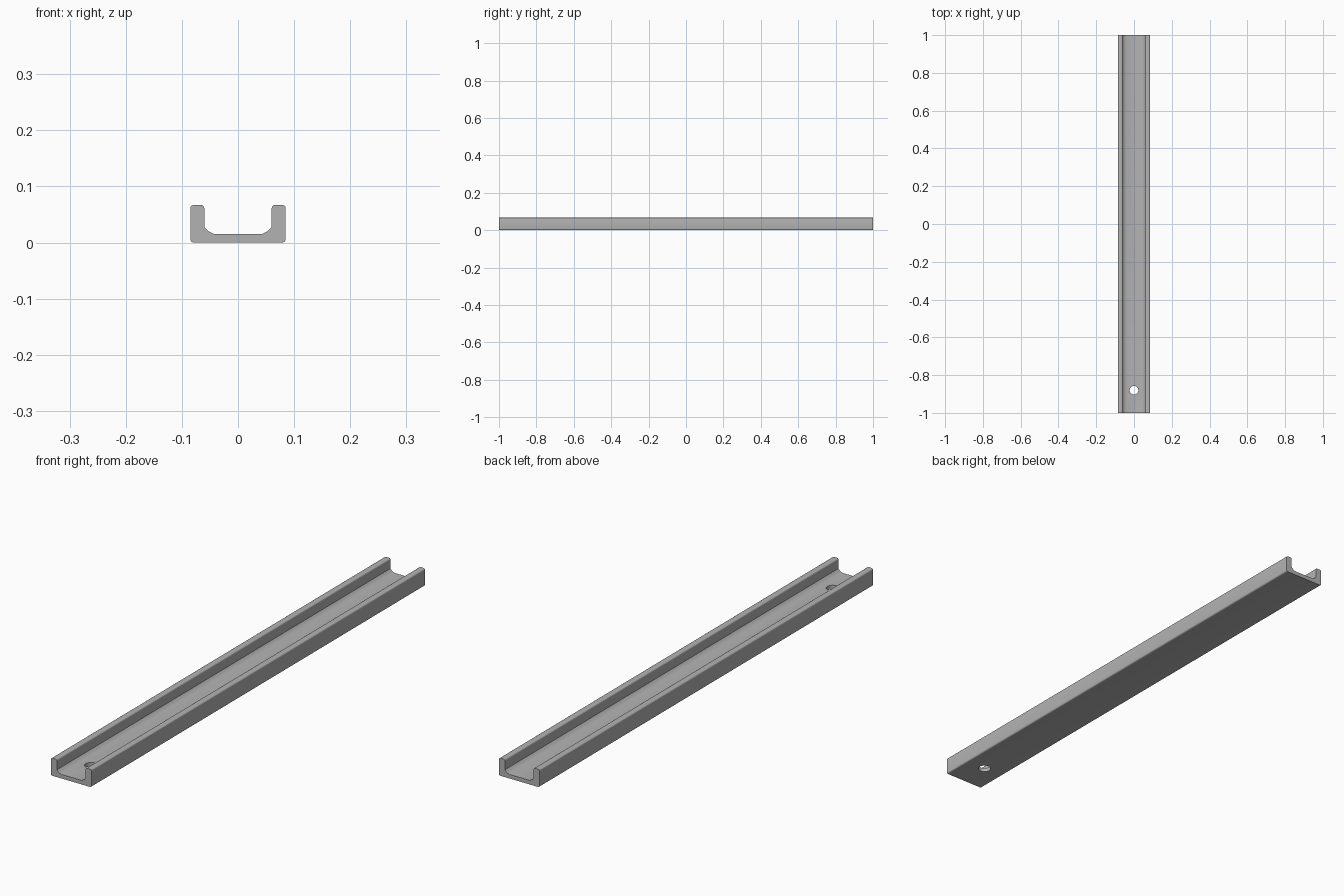
import bpy
import bmesh
from mathutils import Matrix

cube = bpy.data.objects.get("Cube")
if cube:
    bpy.data.objects.remove(cube)

LENGTH, HALF_WIDTH, HEIGHT = 2.0, 0.085, 0.067
INNER, FLOOR = 0.06, 0.0155
HOLE_Y, HOLE_RADIUS = -0.88, 0.023

grey = bpy.data.materials.new("plain grey")
grey.use_nodes = True
colour = (0.45, 0.45, 0.45, 1)
grey.diffuse_color = colour
grey.node_tree.nodes["Principled BSDF"].inputs["Base Color"].default_value = colour


def make_object(name, bm):
    bmesh.ops.recalc_face_normals(bm, faces=bm.faces)
    mesh = bpy.data.meshes.new(name)
    bm.to_mesh(mesh)
    bm.free()
    mesh.materials.append(grey)
    obj = bpy.data.objects.new(name, mesh)
    bpy.context.collection.objects.link(obj)
    return obj


# U-shaped channel: half cross-section mirrored, then extruded lengthwise
half = [(HALF_WIDTH, 0), (HALF_WIDTH, HEIGHT), (INNER, HEIGHT),
        (INNER, 0.028), (0.0535, 0.0207), (0.0435, FLOOR)]
section = half + [(-x, z) for x, z in reversed(half)]
bm = bmesh.new()
face = bm.faces.new([bm.verts.new((x, -LENGTH / 2, z)) for x, z in section])
ext = bmesh.ops.extrude_face_region(bm, geom=[face])
far = [v for v in ext["geom"] if isinstance(v, bmesh.types.BMVert)]
bmesh.ops.translate(bm, verts=far, vec=(0, LENGTH, 0))

# Round the long bottom and rim edges
rims = []
for e in bm.edges:
    a, b = (v.co for v in e.verts)
    if abs(a.y - b.y) > 1 and (a.z < 0.001 or a.z > HEIGHT - 0.001):
        rims.append(e)
bmesh.ops.bevel(bm, geom=rims, offset=0.006, segments=4, profile=0.5,
                affect='EDGES')
channel = make_object("channel_rail", bm)

# Round mounting hole near the front end
bm = bmesh.new()
bmesh.ops.create_cone(bm, cap_ends=True, segments=32, radius1=HOLE_RADIUS,
                      radius2=HOLE_RADIUS, depth=0.1,
                      matrix=Matrix.Translation((0, HOLE_Y, 0)))
cutter = make_object("hole_cutter", bm)
cutter.hide_render = True
cutter.hide_set(True)

bpy.context.view_layer.objects.active = channel
channel.select_set(True)
cut = channel.modifiers.new("mounting hole", 'BOOLEAN')
cut.operation = 'DIFFERENCE'
cut.solver = 'EXACT'
cut.object = cutter
bpy.ops.object.modifier_apply(modifier=cut.name)
bpy.data.objects.remove(cutter)
bpy.ops.object.shade_smooth_by_angle(angle=0.6)
